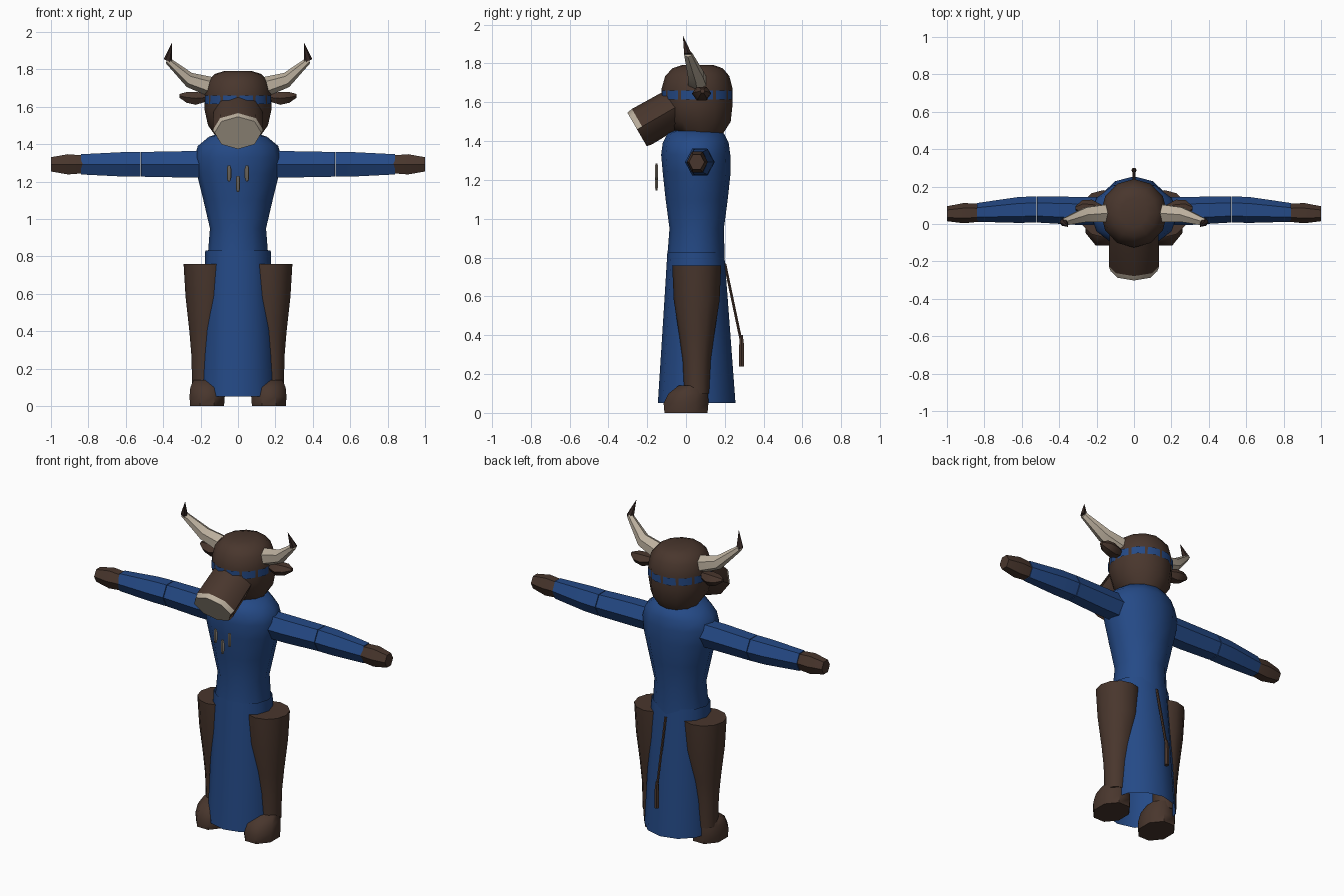
import bpy, bmesh, math
from mathutils import Vector

old = bpy.data.objects.get("Cube")
if old:
    bpy.data.objects.remove(old, do_unlink=True)


def material(name, rgb):
    m = bpy.data.materials.new(name)
    m.use_nodes = True
    m.diffuse_color = (*rgb, 1)
    m.node_tree.nodes["Principled BSDF"].inputs["Base Color"].default_value = (*rgb, 1)
    return m


BROWN = material("brown_hide", (0.066, 0.037, 0.026))
BLUE = material("blue_cloth", (0.018, 0.068, 0.24))
HORN = material("pale_horn", (0.50, 0.43, 0.34))
DARK = material("dark_horn_tip", (0.035, 0.02, 0.017))
GREY = material("grey_bone", (0.24, 0.21, 0.17))

X, Y, Z = Vector((1, 0, 0)), Vector((0, 1, 0)), Vector((0, 0, 1))


def loft(name, rings, sides, mats, u=X, v=Y, phase=0.0, caps=True, smooth=35, rule=None):
    """Skin rings of (centre, u radius, v radius); rule picks a material per face."""
    bm = bmesh.new()
    loops = []
    for centre, ru, rv in rings:
        loop = []
        for i in range(sides):
            a = math.tau * i / sides + phase
            loop.append(bm.verts.new(Vector(centre) + u * ru * math.cos(a) + v * rv * math.sin(a)))
        loops.append(loop)
    for a, b in zip(loops, loops[1:]):
        for i in range(sides):
            j = (i + 1) % sides
            bm.faces.new((a[i], a[j], b[j], b[i]))
    if caps:
        bm.faces.new(loops[0])
        bm.faces.new(loops[-1])
    bmesh.ops.recalc_face_normals(bm, faces=bm.faces)
    if rule:
        for f in bm.faces:
            f.material_index = rule(f)
    mesh = bpy.data.meshes.new(name)
    bm.to_mesh(mesh)
    bm.free()
    for m in mats:
        mesh.materials.append(m)
    obj = bpy.data.objects.new(name, mesh)
    bpy.context.collection.objects.link(obj)
    bpy.ops.object.select_all(action="DESELECT")
    obj.select_set(True)
    bpy.context.view_layer.objects.active = obj
    bpy.ops.object.shade_smooth_by_angle(angle=math.radians(smooth))
    return obj


def column(profile):
    """Profile rows are z, centre y, half width, half depth."""
    return [((0, y, z), rx, ry) for z, y, rx, ry in profile]


# Robe: bodice and open skirt
loft("robe_bodice", column([
    (0.76, 0.05, 0.165, 0.15), (0.95, 0.055, 0.15, 0.14), (1.1, 0.055, 0.185, 0.16),
    (1.24, 0.055, 0.22, 0.175), (1.33, 0.05, 0.232, 0.178), (1.39, 0.05, 0.215, 0.17),
    (1.44, 0.05, 0.155, 0.145), (1.46, 0.05, 0.09, 0.09)]), 12, [BLUE], smooth=50)
loft("robe_skirt", column([
    (0.83, 0.05, 0.175, 0.146), (0.6, 0.052, 0.182, 0.162),
    (0.05, 0.055, 0.205, 0.2)]), 12, [BLUE], caps=False)

# Head and headband
loft("head", column([
    (1.43, 0.075, 0.11, 0.11), (1.5, 0.065, 0.16, 0.165), (1.58, 0.057, 0.178, 0.182),
    (1.67, 0.057, 0.178, 0.183), (1.735, 0.058, 0.163, 0.165), (1.775, 0.06, 0.125, 0.13),
    (1.792, 0.06, 0.07, 0.08)]), 12, [BROWN], smooth=50)
loft("headband", column([
    (1.615, 0.057, 0.182, 0.187), (1.66, 0.057, 0.182, 0.187)]),
    12, [BLUE], phase=math.pi / 12, caps=False)

# Muzzle with a pale nose on its sloping end
axis = Vector((0, -0.865, -0.5))
up = Vector((0, -0.5, 0.865))
tip = Vector((0, -0.252, 1.46))
loft("muzzle", [(tip - axis * 0.27, 0.13, 0.1), (tip - axis * 0.03, 0.135, 0.105),
                (tip, 0.125, 0.1)], 8, [BROWN, HORN], u=X, v=up, smooth=50,
     rule=lambda f: int(f.normal.dot(axis) > 0.9
                        or (f.calc_center_median().y < -0.23 and f.normal.dot(up) > 0.3)))

# Three bone pendants on the chest
for name, x, z in (("right", -0.048, 1.285), ("middle", 0, 1.23), ("left", 0.048, 1.285)):
    loft(name + "_pendant", [((x, -0.152, z), 0.007, 0.006), ((x, -0.152, z - 0.015), 0.012, 0.009),
                             ((x, -0.152, z - 0.065), 0.012, 0.009),
                             ((x, -0.152, z - 0.085), 0.006, 0.005)], 6, [GREY])

# Tail and tuft
loft("tail", [((0, 0.2, 0.77), 0.008, 0.008), ((0, 0.282, 0.38), 0.008, 0.008)], 6, [BROWN])
loft("tail_tuft", [((0, 0.284, 0.4), 0.009, 0.01), ((0, 0.287, 0.34), 0.014, 0.015),
                   ((0, 0.287, 0.24), 0.014, 0.015)], 6, [BROWN])

for side, s in (("left_", 1), ("right_", -1)):
    # Horn: pale curve ending in a dark point
    loft(side + "horn", [((s * 0.12, 0.06, 1.7), 0.055, 0.056), ((s * 0.26, 0.05, 1.743), 0.04, 0.045),
                         ((s * 0.38, 0.01, 1.85), 0.018, 0.022)],
         6, [HORN], u=Vector((-s * 0.35, 0, 0.94)), v=Y)
    loft(side + "horn_tip", [((s * 0.376, 0.01, 1.845), 0.024, 0.022),
                             ((s * 0.353, -0.015, 1.94), 0.001, 0.001)],
         6, [DARK], u=Vector((0.9, 0, s * 0.4)), v=Y)

    # Ear
    loft(side + "ear", [((s * 0.16, 0.075, 1.65), 0.02, 0.022), ((s * 0.225, 0.08, 1.645), 0.05, 0.04),
                        ((s * 0.275, 0.085, 1.65), 0.043, 0.033), ((s * 0.312, 0.085, 1.658), 0.012, 0.012)],
         6, [BROWN], u=Y, v=Z)

    # Sleeve in two pieces, then the hand
    arms = (("upper_sleeve", BLUE, (0.17, 0.07, 0.074, 0.07), (0.3, 0.07, 0.075, 0.07), (0.518, 0.078, 0.07, 0.066)),
            ("lower_sleeve", BLUE, (0.522, 0.078, 0.07, 0.066), (0.62, 0.075, 0.069, 0.065), (0.84, 0.062, 0.05, 0.054)),
            ("hand", BROWN, (0.83, 0.06, 0.048, 0.048), (0.91, 0.058, 0.054, 0.054), (1.0, 0.055, 0.04, 0.038)))
    for name, mat, *rows in arms:
        loft(side + name, [((s * x, y, 1.292), ry, rz / math.cos(math.pi / 6)) for x, y, ry, rz in rows],
             6, [mat], u=Y, v=Z)

    # Leg and hoof
    loft(side + "leg", [((s * x, 0.055, z), r, r) for z, x, r in
                        ((0.76, 0.165, 0.126), (0.58, 0.162, 0.118), (0.4, 0.17, 0.09),
                         (0.27, 0.177, 0.072), (0.1, 0.18, 0.065))], 12, [BROWN])
    loft(side + "hoof", [((s * 0.165, y, z), rx, ry) for z, y, rx, ry in
                         ((0, 0.0, 0.098, 0.12), (0.05, 0.0, 0.102, 0.125),
                          (0.1, 0.012, 0.097, 0.11), (0.14, 0.035, 0.078, 0.08))],
         8, [BROWN], phase=math.pi / 8, smooth=50)
